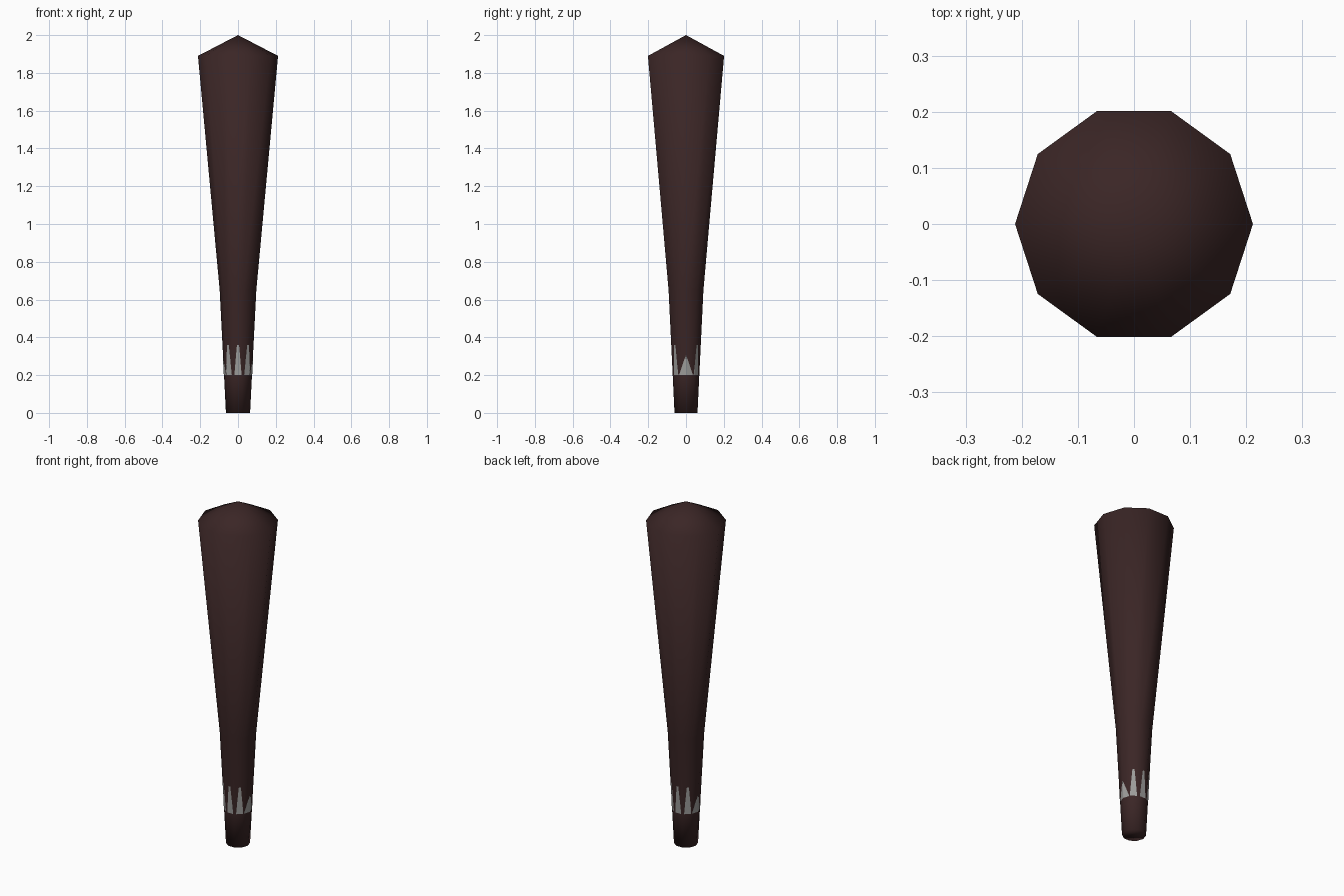
import bpy, bmesh
from math import cos, sin, pi, radians

cube = bpy.data.objects.get("Cube")
if cube:
    bpy.data.objects.remove(cube, do_unlink=True)

SIDES = 10
PROFILE = [(0.0, 0.064), (0.20, 0.074), (0.65, 0.097), (1.89, 0.212)]  # height, radius
APEX = 2.0


def material(name, colour):
    mat = bpy.data.materials.new(name)
    mat.use_nodes = True
    mat.diffuse_color = (*colour, 1)
    mat.node_tree.nodes["Principled BSDF"].inputs["Base Color"].default_value = (*colour, 1)
    return mat


def finish(bm, name, mat):
    for face in bm.faces:
        face.smooth = True
    mesh = bpy.data.meshes.new(name)
    bm.to_mesh(mesh)
    bm.free()
    mesh.materials.append(mat)
    obj = bpy.data.objects.new(name, mesh)
    bpy.context.collection.objects.link(obj)
    return obj


def radius_at(z):
    for (z0, r0), (z1, r1) in zip(PROFILE, PROFILE[1:]):
        if z <= z1:
            return r0 + (r1 - r0) * (z - z0) / (z1 - z0)
    return PROFILE[-1][1]


def surface_point(angle, z, lift):
    """Point just outside the faceted shaft."""
    step = 2 * pi / SIDES
    offset = angle % step - step / 2
    r = radius_at(z) * cos(step / 2) / cos(offset) + lift
    return (r * cos(angle), r * sin(angle), z)


brown = material("dark brown", (0.043, 0.019, 0.019))
grey = material("light grey", (0.34, 0.34, 0.33))

# Tapered shaft with a pointed cap
bm = bmesh.new()
rings = [[bm.verts.new((r * cos(2 * pi * i / SIDES), r * sin(2 * pi * i / SIDES), z))
          for i in range(SIDES)] for z, r in PROFILE]
for low, high in zip(rings, rings[1:]):
    for i in range(SIDES):
        j = (i + 1) % SIDES
        bm.faces.new((low[i], low[j], high[j], high[i]))
tip = bm.verts.new((0, 0, APEX))
for i in range(SIDES):
    bm.faces.new((rings[-1][i], rings[-1][(i + 1) % SIDES], tip))
bm.faces.new(rings[0][::-1])
finish(bm, "shaft", brown)


# Painted teeth around the grip: thin plates that follow the facets
def tooth(name, centre, base_half, top_half, top, columns=12, rows=6):
    bm = bmesh.new()
    grid = []
    for k in range(rows + 1):
        t = k / rows
        z = 0.20 + (top - 0.20) * t
        half = base_half + (top_half - base_half) * t
        grid.append([bm.verts.new(surface_point(
            radians(centre + half * (2 * c / columns - 1)), z, 0.0012))
            for c in range(columns + 1)])
    for low, high in zip(grid, grid[1:]):
        for c in range(columns):
            bm.faces.new((low[c], low[c + 1], high[c + 1], high[c]))
    finish(bm, name, grey)


for label, angle in (("left", 0), ("right", 180)):
    tooth("wide_tooth_" + label, angle, 30, 0.4, 0.305)
for n, angle in enumerate((48, 90, 132, 228, 270, 312)):
    tooth("narrow_tooth_%d" % (n + 1), angle, 15, 4, 0.36)
